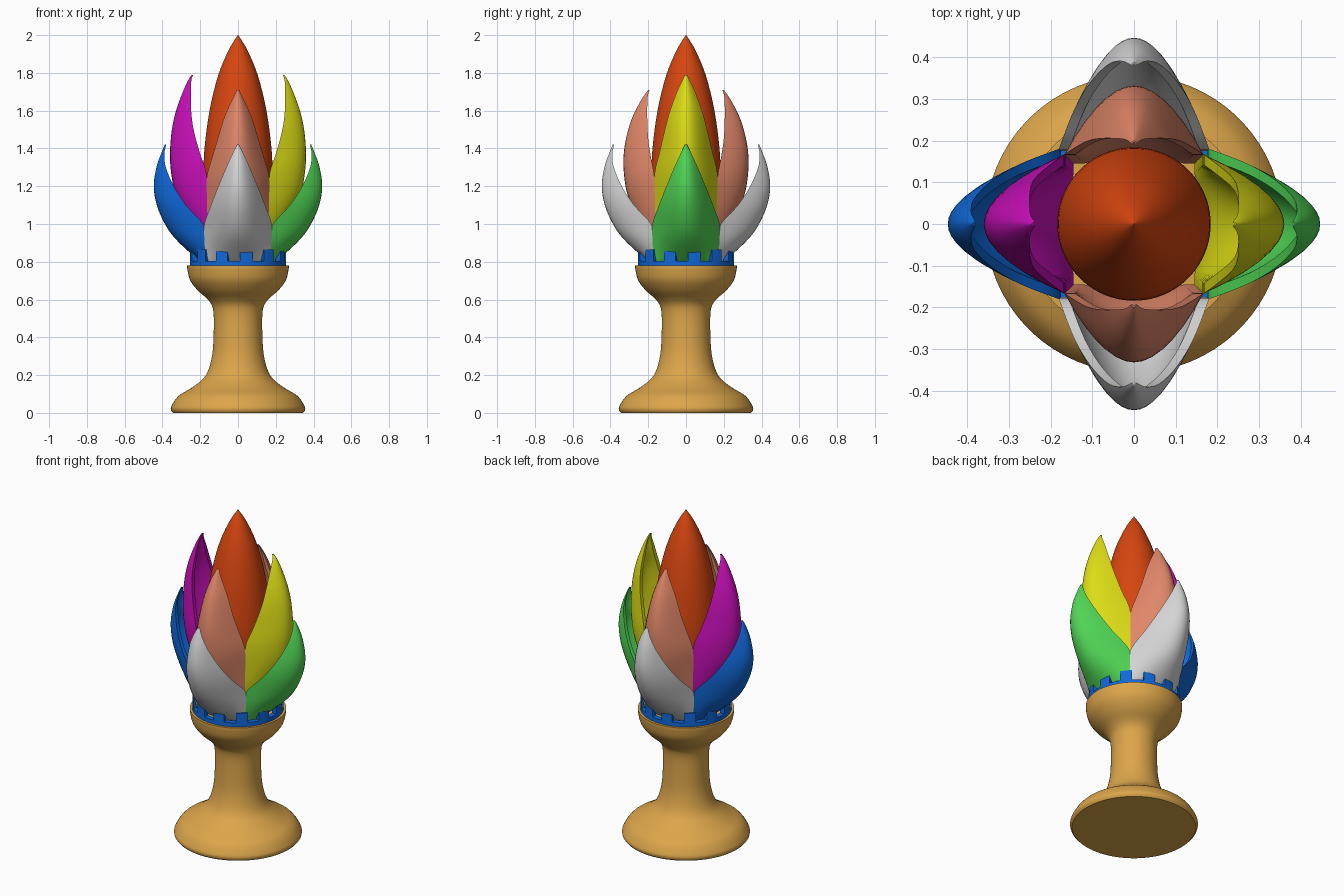
import bpy, bmesh, math
from mathutils import Vector

if "Cube" in bpy.data.objects:
    bpy.data.objects.remove(bpy.data.objects["Cube"], do_unlink=True)


def material(name, rgb):
    mat = bpy.data.materials.new(name)
    mat.use_nodes = True
    color = (*rgb, 1)
    mat.diffuse_color = color
    mat.node_tree.nodes["Principled BSDF"].inputs["Base Color"].default_value = color
    return mat


wood = material("golden wood", (0.72, 0.38, 0.07))
red = material("flame red", (0.68, 0.06, 0.005))
magenta = material("magenta", (0.60, 0.005, 0.50))
yellow = material("yellow", (0.72, 0.72, 0.008))
green = material("green", (0.08, 0.66, 0.09))
blue = material("blue", (0.005, 0.14, 0.70))
white = material("pale grey", (0.66, 0.66, 0.67))
salmon = material("salmon", (0.74, 0.24, 0.14))


def smooth_path(points, steps=5):
    """Catmull-Rom curve through points of any dimension."""
    p = [points[0]] + list(points) + [points[-1]]
    out = []
    for a, b, c, d in zip(p, p[1:], p[2:], p[3:]):
        for i in range(steps):
            t = i / steps
            out.append([0.5 * (2 * k + (m - j) * t + (2 * j - 5 * k + 4 * m - n) * t * t
                               + (3 * k - j - 3 * m + n) * t ** 3)
                        for j, k, m, n in zip(a, b, c, d)])
    return out + [list(points[-1])]


def loft(bm, rings):
    """Join closed rings of points and cap both ends."""
    rows = [[bm.verts.new(co) for co in ring] for ring in rings]
    n = len(rows[0])
    for low, high in zip(rows, rows[1:]):
        for i in range(n):
            j = (i + 1) % n
            bm.faces.new((low[i], low[j], high[j], high[i]))
    bm.faces.new(rows[0][::-1])
    bm.faces.new(rows[-1])


def finish(bm, name, mat, angle=40):
    bmesh.ops.recalc_face_normals(bm, faces=bm.faces)
    mesh = bpy.data.meshes.new(name)
    bm.to_mesh(mesh)
    bm.free()
    mesh.materials.append(mat)
    obj = bpy.data.objects.new(name, mesh)
    bpy.context.collection.objects.link(obj)
    bpy.ops.object.select_all(action='DESELECT')
    obj.select_set(True)
    bpy.context.view_layer.objects.active = obj
    bpy.ops.object.shade_smooth_by_angle(angle=math.radians(angle))
    return obj


def circle(r, z, n=72):
    # half a step of rotation lets the collar teeth start on whole segments
    return [(r * math.cos(math.tau * (i + 0.5) / n),
             r * math.sin(math.tau * (i + 0.5) / n), z) for i in range(n)]


def lathe(name, profile, mat):
    bm = bmesh.new()
    loft(bm, [circle(r, z) for r, z in profile])
    return finish(bm, name, mat)


# Turned stand: foot, neck and cup
lathe("stand", [(0.345, 0)] + smooth_path([
    (0.355, 0.012), (0.353, 0.035), (0.315, 0.09), (0.235, 0.14), (0.17, 0.2),
    (0.138, 0.3), (0.129, 0.42), (0.131, 0.54), (0.155, 0.595), (0.215, 0.65),
    (0.255, 0.705), (0.269, 0.765)]) + [(0.269, 0.78)], wood)

# Central bud
lathe("center_bud", smooth_path([
    (0.10, 0.8), (0.155, 1.0), (0.181, 1.2), (0.182, 1.33), (0.17, 1.47),
    (0.145, 1.63), (0.104, 1.79), (0.05, 1.92), (0.001, 2.0)]), red)

# Notched collar: a low ring with raised teeth
bm = bmesh.new()
loft(bm, [circle(0.255, 0.775), circle(0.255, 0.805)])
bmesh.ops.delete(bm, geom=[f for f in bm.faces if len(f.verts) > 4], context='FACES_ONLY')
rims = {}
for z in (0.775, 0.805):
    rims[z] = ([v for v in bm.verts if abs(v.co.z - z) < 0.001],
               [bm.verts.new(co) for co in circle(0.225, z)])
for outer, inner in rims.values():
    for i in range(72):
        j = (i + 1) % 72
        bm.faces.new((outer[i], outer[j], inner[j], inner[i]))
(low, high) = [r[1] for r in rims.values()]
for i in range(72):
    j = (i + 1) % 72
    bm.faces.new((low[i], low[j], high[j], high[i]))
teeth = []
for f in bm.faces:
    c = f.calc_center_median()
    a = math.degrees(math.atan2(c.y, c.x))
    if min(v.co.z for v in f.verts) > 0.8 and (a + 87.5) % 30 < 15:
        teeth.append(f)
raised = bmesh.ops.extrude_face_region(bm, geom=teeth)["geom"]
bmesh.ops.translate(bm, vec=(0, 0, 0.06),
                    verts=[g for g in raised if isinstance(g, bmesh.types.BMVert)])
finish(bm, "notched_collar", blue, 30)


def petal(name, stations, mat, angle):
    """Cupped petal; stations are (height, outer reach, rim reach, half width)."""
    n = 14
    ts = [2 * i / n - 1 for i in range(n + 1)]
    rings = []
    for z, reach, rim, w in smooth_path(stations, 4):
        depth = reach - rim
        inner = depth - min(0.035, depth * 0.55)
        side = max(w * 0.6, w - 0.025)
        ring = [(rim + depth * (1 - t * t), w * t, z) for t in ts]
        ring += [(rim + inner * (1 - t * t), side * t, z) for t in reversed(ts)]
        rings.append(ring)
    bm = bmesh.new()
    loft(bm, rings)
    obj = finish(bm, name, mat, 45)
    obj.rotation_euler.z = math.radians(angle)


short = [(0.795, 0.195, 0.165, 0.165), (0.83, 0.235, 0.172, 0.172),
         (0.92, 0.33, 0.178, 0.178), (1.0, 0.387, 0.185, 0.178),
         (1.1, 0.43, 0.275, 0.143), (1.2, 0.446, 0.34, 0.104),
         (1.3, 0.432, 0.382, 0.062), (1.37, 0.408, 0.39, 0.03),
         (1.42, 0.388, 0.38, 0.006)]
middle = [(0.85, 0.18, 0.145, 0.145), (1.0, 0.25, 0.16, 0.16),
          (1.15, 0.308, 0.165, 0.165), (1.25, 0.327, 0.167, 0.165),
          (1.35, 0.331, 0.185, 0.138), (1.45, 0.318, 0.2, 0.108),
          (1.55, 0.29, 0.205, 0.078), (1.63, 0.252, 0.205, 0.045),
          (1.68, 0.222, 0.202, 0.02), (1.71, 0.2, 0.192, 0.006)]
tall = [(0.85, 0.18, 0.145, 0.145), (1.0, 0.255, 0.16, 0.16),
        (1.15, 0.328, 0.165, 0.165), (1.27, 0.354, 0.168, 0.166),
        (1.38, 0.36, 0.203, 0.14), (1.5, 0.35, 0.235, 0.112),
        (1.6, 0.328, 0.248, 0.085), (1.7, 0.292, 0.25, 0.048),
        (1.76, 0.264, 0.247, 0.02), (1.79, 0.245, 0.237, 0.006)]

# Outer ring of short petals and inner ring of taller ones
for side, angle, outer_mat, inner_mat, inner_shape in (
        ("left", 0, green, yellow, tall), ("back", 90, white, salmon, middle),
        ("right", 180, blue, magenta, tall), ("front", 270, white, salmon, middle)):
    petal(side + "_outer_petal", short, outer_mat, angle)
    petal(side + "_inner_petal", inner_shape, inner_mat, angle)
